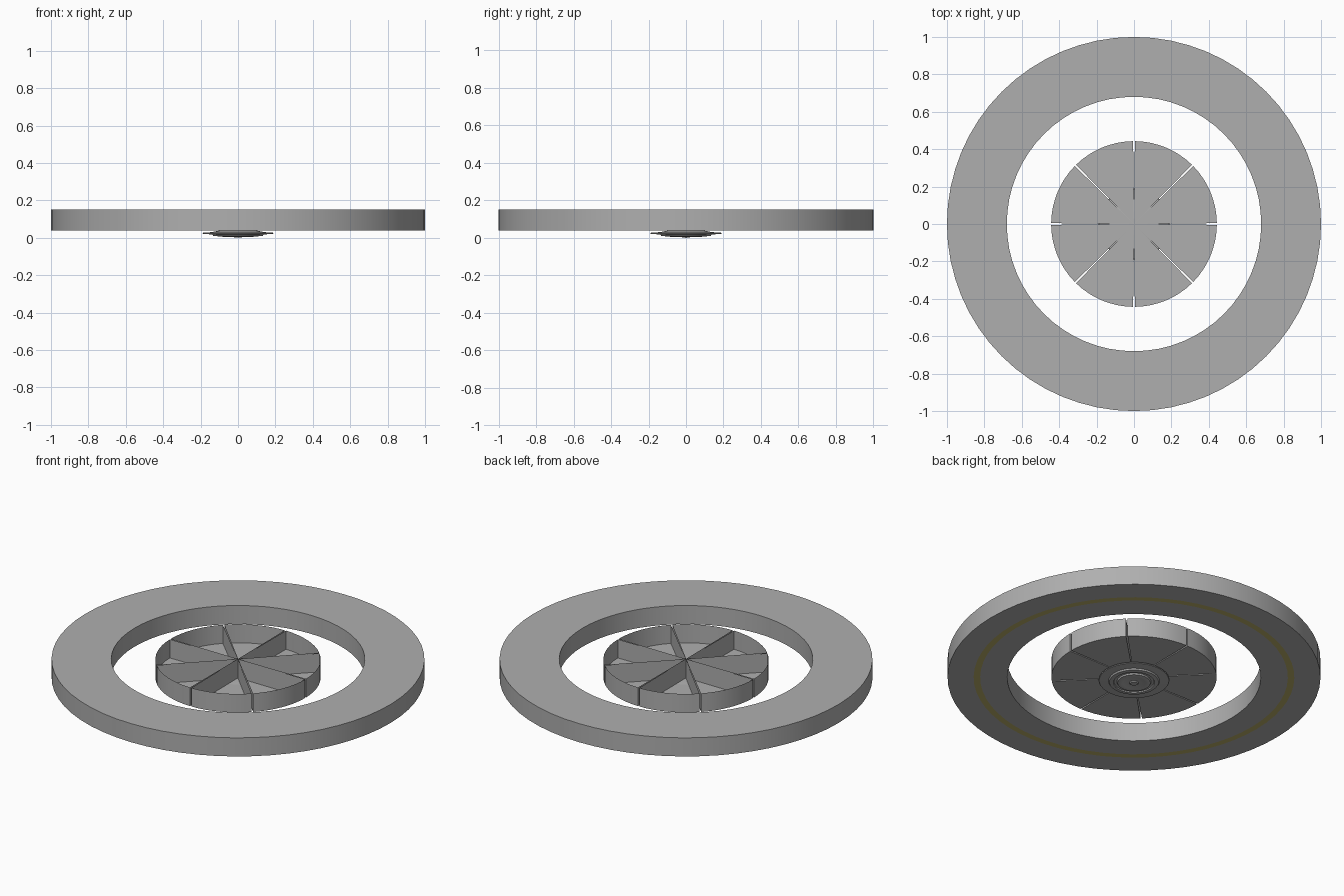
import bpy, bmesh
from math import sin, cos, pi, radians

if "Cube" in bpy.data.objects:
    bpy.data.objects.remove(bpy.data.objects["Cube"])


def material(name, color):
    mat = bpy.data.materials.new(name)
    mat.diffuse_color = color
    mat.use_nodes = True
    mat.node_tree.nodes["Principled BSDF"].inputs["Base Color"].default_value = mat.diffuse_color
    return mat


GREY = material("dark_grey", (0.43, 0.43, 0.43, 1))
YELLOW = material("dull_yellow", (0.5, 0.44, 0.15, 1))
BOTTOM, TOP = 0.04, 0.15


def finish(name, bm):
    bmesh.ops.remove_doubles(bm, verts=bm.verts, dist=1e-5)
    bmesh.ops.recalc_face_normals(bm, faces=bm.faces)
    mesh = bpy.data.meshes.new(name)
    bm.to_mesh(mesh)
    bm.free()
    mesh.materials.append(GREY)
    ob = bpy.data.objects.new(name, mesh)
    bpy.context.collection.objects.link(ob)
    bpy.ops.object.select_all(action='DESELECT')
    ob.select_set(True)
    bpy.context.view_layer.objects.active = ob
    bpy.ops.object.shade_smooth_by_angle(angle=radians(30))
    return ob


def lathe(name, profile, steps, closed=False):
    bm = bmesh.new()
    vs = [bm.verts.new((r, 0, z)) for r, z in profile]
    pairs = list(zip(vs, vs[1:] + vs[:1])) if closed else list(zip(vs, vs[1:]))
    es = [bm.edges.new(p) for p in pairs]
    bmesh.ops.spin(bm, geom=vs + es, cent=(0, 0, 0), axis=(0, 0, 1),
                   angle=2 * pi, steps=steps, use_merge=True)
    return finish(name, bm)


# Outer ring, with a coloured band on its underside
ring = lathe("outer_ring", [(0.68, BOTTOM), (0.825, BOTTOM), (0.86, BOTTOM),
                            (1, BOTTOM), (1, TOP), (0.68, TOP)], 64, closed=True)
ring.data.materials.append(YELLOW)
for p in ring.data.polygons:
    if p.center.z < BOTTOM + 0.001 and 0.825 < p.center.xy.length < 0.86:
        p.material_index = 1


# Open-topped wedge tray: floor, two radial walls and a curved rim wall
def tray(name, start, r=0.443, segs=8, gap=0.01):
    bm = bmesh.new()
    a0, a1 = start + gap, start + pi / 4 - gap
    mid = (a0 + a1) / 2
    pts = [(0.003 * cos(mid), 0.003 * sin(mid))]
    for i in range(segs + 1):
        a = a0 + (a1 - a0) * i / segs
        pts.append((r * cos(a), r * sin(a)))
    low = [bm.verts.new((x, y, BOTTOM)) for x, y in pts]
    high = [bm.verts.new((x, y, TOP)) for x, y in pts]
    bm.faces.new(low[::-1])
    n = len(pts)
    for i in range(n):
        j = (i + 1) % n
        bm.faces.new((low[i], low[j], high[j], high[i]))
    return finish(name, bm)


for k in range(8):
    tray(f"wedge_tray_{k + 1}", k * pi / 4)

# Stepped round hub under the trays
lathe("lower_hub", [(0, 0.04), (0.09, 0.04), (0.14, 0.03), (0.187, 0.027),
                    (0.19, 0.024), (0.187, 0.02), (0.137, 0.018), (0.132, 0.01),
                    (0.11, 0.008), (0.107, 0.014), (0.092, 0.014), (0.088, 0.006),
                    (0.07, 0.003), (0.06, 0.006), (0.025, 0.006), (0.02, 0.001),
                    (0, 0)], 48)
